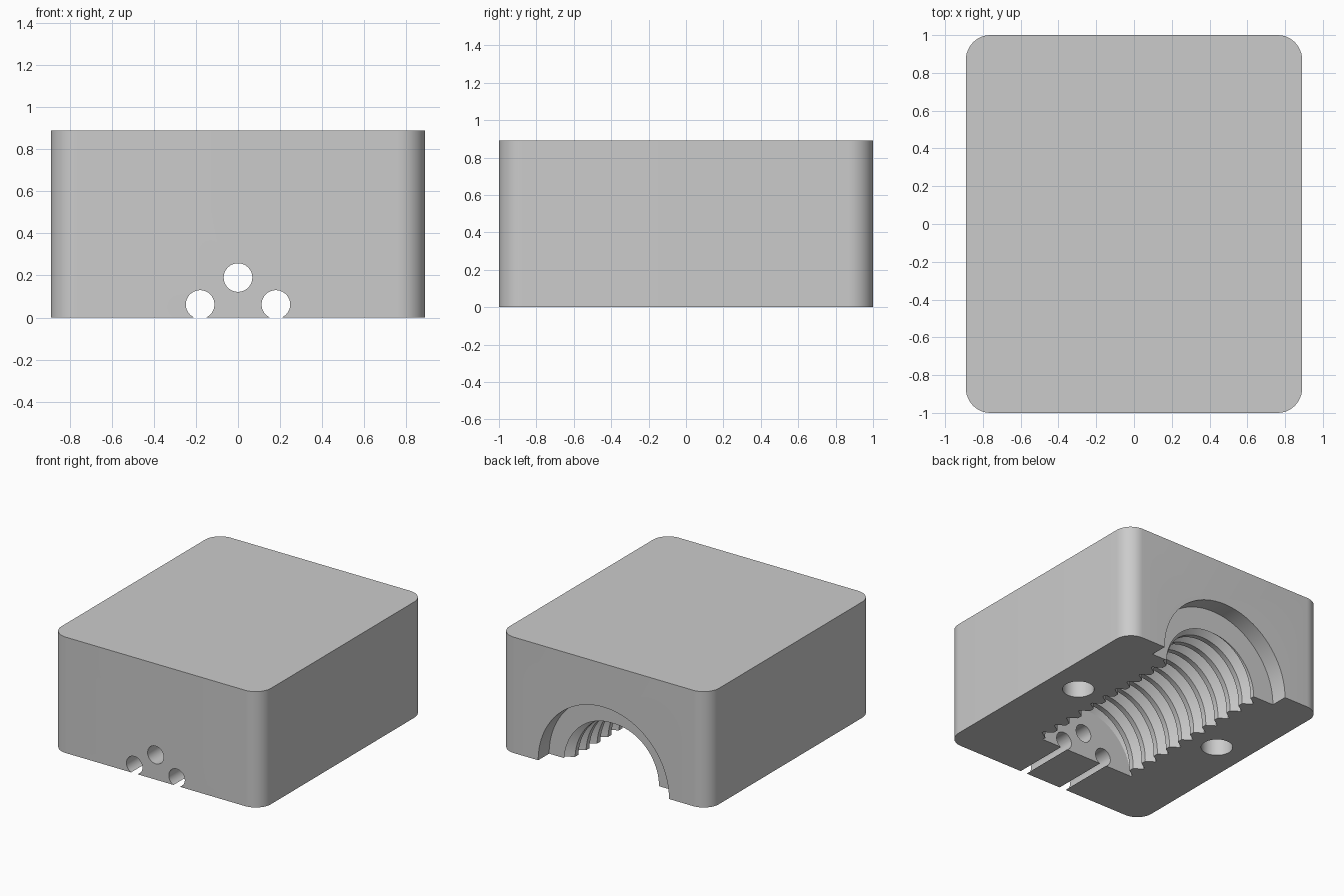
import bpy
import bmesh
import math
from mathutils import Matrix

cube = bpy.data.objects.get("Cube")
if cube:
    bpy.data.objects.remove(cube, do_unlink=True)

# Main sizes
WIDTH, DEPTH, HEIGHT, CORNER = 1.78, 2.0, 0.89, 0.13
FLANGE_Y, FLANGE_R = 0.867, 0.556
CAVITY_END = -0.556
PITCH, ROOT_R, CREST_R = 0.1333, 0.378, 0.44


def new_object(name, bm):
    bmesh.ops.recalc_face_normals(bm, faces=bm.faces[:])
    mesh = bpy.data.meshes.new(name)
    bm.to_mesh(mesh)
    bm.free()
    obj = bpy.data.objects.new(name, mesh)
    bpy.context.collection.objects.link(obj)
    return obj


def box(name, size, centre):
    bm = bmesh.new()
    bmesh.ops.create_cube(bm, size=1)
    bmesh.ops.scale(bm, vec=size, verts=bm.verts[:])
    bmesh.ops.translate(bm, vec=centre, verts=bm.verts[:])
    return new_object(name, bm)


def cylinder(name, radius, length, centre, along_y=True, sides=48):
    bm = bmesh.new()
    bmesh.ops.create_cone(bm, cap_ends=True, segments=sides,
                          radius1=radius, radius2=radius, depth=length)
    # Half a side of turn keeps corners off the parting face
    turn = Matrix.Rotation(math.pi / sides, 3, "Z")
    if along_y:
        turn = Matrix.Rotation(math.pi / 2, 3, "X") @ turn
    bmesh.ops.rotate(bm, verts=bm.verts[:], matrix=turn)
    bmesh.ops.translate(bm, vec=centre, verts=bm.verts[:])
    return new_object(name, bm)


def combine(target, tool, operation="DIFFERENCE"):
    """Apply a boolean and discard the tool."""
    tool.hide_render = True
    mod = target.modifiers.new("cut", "BOOLEAN")
    mod.operation, mod.solver, mod.object = operation, "EXACT", tool
    bpy.ops.object.select_all(action="DESELECT")
    target.select_set(True)
    bpy.context.view_layer.objects.active = target
    bpy.ops.object.modifier_apply(modifier=mod.name)
    bpy.data.objects.remove(tool, do_unlink=True)


def screw(name, steps=72, turns=15):
    """Solid right-handed screw along y, made of four helical strands."""
    strands = ((0, ROOT_R), (0.3, ROOT_R), (0.6, CREST_R), (0.7, CREST_R))
    start = FLANGE_Y - 12.25 * PITCH
    last = steps * turns
    bm = bmesh.new()
    rows = []
    for offset, radius in strands:
        row = []
        for t in range(last + 1):
            a = math.tau * (t + 0.5) / steps - math.pi / 2
            y = start + (offset + t / steps) * PITCH
            row.append(bm.verts.new((radius * math.sin(a), y, radius * math.cos(a))))
        rows.append(row)
    rows.append(rows[0][steps:])
    for low, high in zip(rows, rows[1:]):
        for t in range(min(len(low), len(high)) - 1):
            bm.faces.new((low[t], low[t + 1], high[t + 1], high[t]))
    # Close both ends with fans
    middle = start + PITCH * turns / 2
    rim = [e for e in bm.edges if e.is_boundary]
    for front in (True, False):
        edges = [e for e in rim if (e.verts[0].co.y < middle) == front]
        y = sum(e.verts[0].co.y for e in edges) / len(edges)
        hub = bm.verts.new((0, y, 0))
        for e in edges:
            bm.faces.new((e.verts[0], e.verts[1], hub))
    return new_object(name, bm)


# Block with rounded upright corners
block = box("mold_half", (WIDTH, DEPTH, HEIGHT), (0, 0, HEIGHT / 2))
bm = bmesh.new()
bm.from_mesh(block.data)
upright = [e for e in bm.edges
           if abs(e.verts[0].co.z - e.verts[1].co.z) > HEIGHT / 2]
bmesh.ops.bevel(bm, geom=upright, offset=CORNER, segments=12,
                profile=0.5, affect="EDGES")
bm.to_mesh(block.data)
bm.free()

# Three rod channels through the front wall
for x, z in ((0, 0.19), (-0.18, 0.062), (0.18, 0.062)):
    combine(block, cylinder("rod_cutter", 0.068, 0.8, (x, -0.8, z)))

# Alignment pin sockets in the parting face
for side in (-1, 1):
    combine(block, cylinder("pin_cutter", 0.112, 0.44,
                            (side * 0.64, 0.15, 0), along_y=False))

# Round flange recess at the back
combine(block, cylinder("flange_cutter", FLANGE_R, 0.4,
                        (0, FLANGE_Y + 0.2, 0), sides=96))

# Threaded cavity with a flat front end
thread = screw("thread_cutter")
clip_end = FLANGE_Y + 0.08
clip = box("thread_clip", (2, clip_end - CAVITY_END, 2),
           (0, (clip_end + CAVITY_END) / 2, 0))
combine(thread, clip, "INTERSECT")
combine(block, thread)

# Plain grey material
grey = bpy.data.materials.new("plain_grey")
grey.use_nodes = True
colour = (0.6, 0.6, 0.6, 1)
grey.diffuse_color = colour
grey.node_tree.nodes["Principled BSDF"].inputs["Base Color"].default_value = colour
block.data.materials.clear()
block.data.materials.append(grey)
for poly in block.data.polygons:
    poly.material_index = 0

bpy.ops.object.select_all(action="DESELECT")
block.select_set(True)
bpy.context.view_layer.objects.active = block
bpy.ops.object.shade_smooth_by_angle(angle=math.radians(25))
